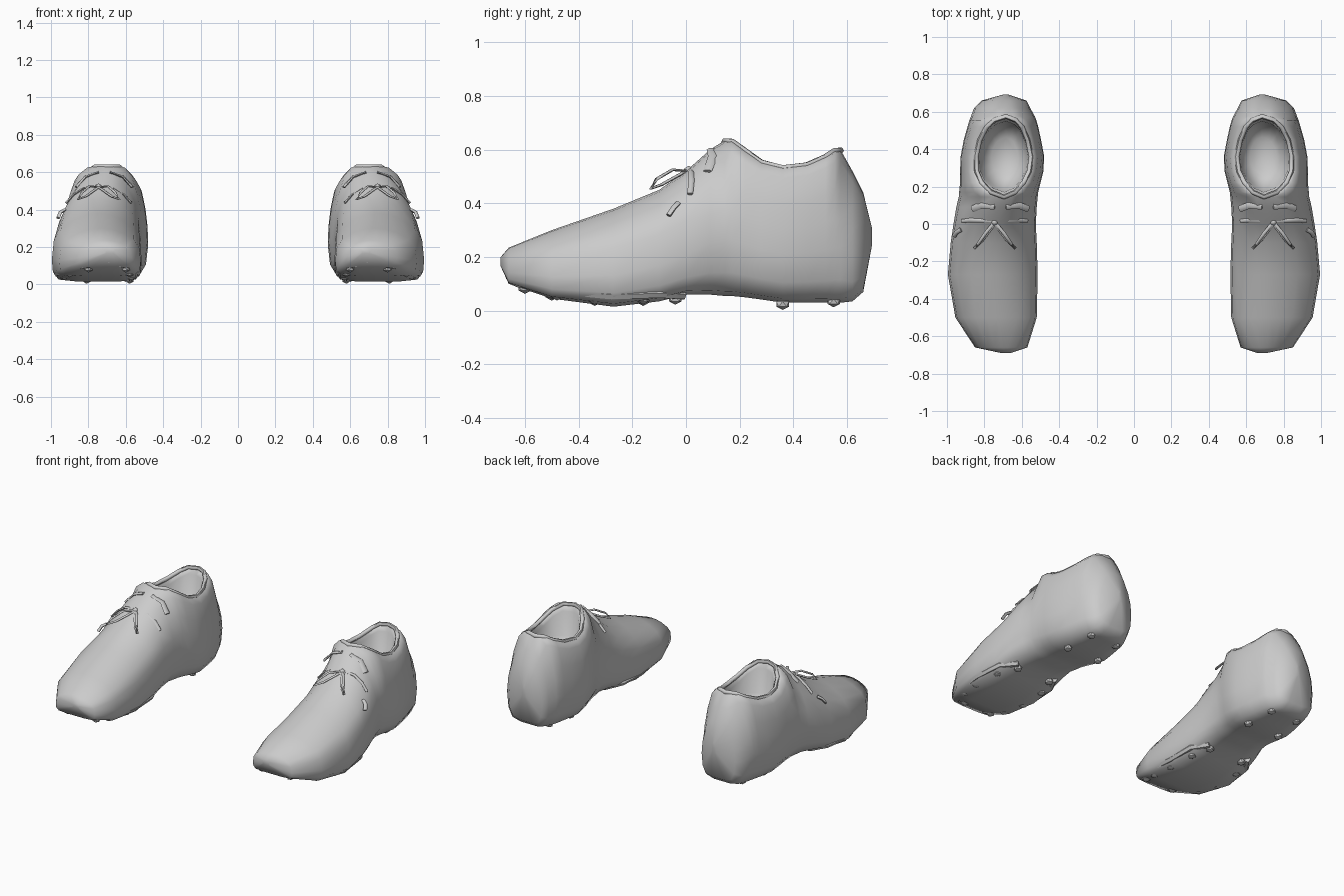
import bpy, bmesh, math
from mathutils import Vector, Matrix


def finish(name, bm, angle=40):
    """Turn a bmesh into a smooth-shaded object mirrored into a left/right pair."""
    bmesh.ops.recalc_face_normals(bm, faces=bm.faces)
    me = bpy.data.meshes.new(name)
    bm.to_mesh(me)
    bm.free()
    ob = bpy.data.objects.new(name, me)
    bpy.context.collection.objects.link(ob)
    bpy.ops.object.select_all(action='DESELECT')
    ob.select_set(True)
    bpy.context.view_layer.objects.active = ob
    bpy.ops.object.shade_smooth_by_angle(angle=math.radians(angle))
    mod = ob.modifiers.new("pair", 'MIRROR')
    mod.use_mirror_merge = False
    return ob


def tube(bm, pts, r, flat=1.0, closed=False, sides=6):
    """Sweep a small (optionally flattened) round section along points."""
    pts = [Vector(p) for p in pts]
    n = len(pts)
    rings = []
    for i, p in enumerate(pts):
        a = pts[(i - 1) % n] if closed else pts[max(i - 1, 0)]
        b = pts[(i + 1) % n] if closed else pts[min(i + 1, n - 1)]
        t = (b - a).normalized()
        side = t.cross(Vector((0, 0, 1))).normalized()
        up = side.cross(t)
        rings.append([bm.verts.new(p + side * r * math.cos(k * math.tau / sides)
                                   + up * r * flat * math.sin(k * math.tau / sides))
                      for k in range(sides)])
    for i in range(n if closed else n - 1):
        r0, r1 = rings[i], rings[(i + 1) % n]
        for k in range(sides):
            bm.faces.new((r0[k], r0[(k + 1) % sides], r1[(k + 1) % sides], r1[k]))
    if not closed:
        bm.faces.new(rings[0])
        bm.faces.new(rings[-1])


# Cross-sections from toe to heel: y, inner x, outer x, bottom z, top z, ridge x, opening fraction
SECTIONS = [
    (-0.69, 0.66, 0.71, 0.165, 0.20, 0.685, 0),
    (-0.66, 0.57, 0.85, 0.10, 0.235, 0.71, 0),
    (-0.50, 0.52, 0.955, 0.045, 0.30, 0.73, 0),
    (-0.27, 0.515, 0.995, 0.015, 0.38, 0.74, 0),
    (-0.10, 0.52, 0.98, 0.035, 0.45, 0.74, 0),
    (0.00, 0.525, 0.965, 0.06, 0.52, 0.73, 0),
    (0.09, 0.52, 0.95, 0.06, 0.60, 0.71, 0),
    (0.145, 0.515, 0.937, 0.055, 0.635, 0.695, 0),
    (0.17, 0.512, 0.935, 0.055, 0.633, 0.69, 0.30),
    (0.22, 0.50, 0.93, 0.05, 0.597, 0.69, 0.52),
    (0.28, 0.485, 0.93, 0.042, 0.555, 0.69, 0.63),
    (0.36, 0.48, 0.927, 0.03, 0.535, 0.685, 0.66),
    (0.45, 0.497, 0.91, 0.03, 0.545, 0.685, 0.62),
    (0.52, 0.512, 0.89, 0.03, 0.575, 0.685, 0.50),
    (0.555, 0.522, 0.88, 0.03, 0.598, 0.685, 0.32),
    (0.575, 0.53, 0.872, 0.03, 0.60, 0.685, 0),
    (0.62, 0.555, 0.855, 0.035, 0.52, 0.69, 0),
    (0.66, 0.575, 0.815, 0.07, 0.44, 0.69, 0),
    (0.692, 0.67, 0.70, 0.24, 0.31, 0.685, 0),
]
# Half outlines, from ridge down to the sole centre (width fraction, height fraction)
FORE = [(0, 1), (0.25, 0.98), (0.52, 0.91), (0.81, 0.77), (0.96, 0.60),
        (1, 0.32), (0.98, 0.14), (0.86, 0.03), (0.45, 0)]
REAR = [(0, 1), (0.25, 0.985), (0.52, 0.92), (0.80, 0.73), (0.95, 0.55),
        (1, 0.36), (0.94, 0.15), (0.76, 0.03), (0.40, 0)]

# Upper: lofted shell with an ankle opening and a shallow lining
bm = bmesh.new()
rows = []
for y, xl, xr, zb, zt, xt, gap in SECTIONS:
    half = FORE if y < 0.05 else REAR

    def pt(u, v, s):
        w = gap + (1 - gap) * u if v > 0.37 else u
        width = (xr - xt) if s > 0 else (xt - xl)
        return bm.verts.new((xt + s * w * width, y, zb + (zt - zb) * v))
    rows.append([pt(u, v, -1) for u, v in half] + [pt(0, 0, 1)]
                + [pt(u, v, 1) for u, v in reversed(half)])
for a, b in zip(rows, rows[1:]):
    for i in range(len(a) - 1):
        bm.faces.new((a[i], a[i + 1], b[i + 1], b[i]))
bm.faces.new(rows[0][:-1])
bm.faces.new(rows[-1][:-1])
bmesh.ops.remove_doubles(bm, verts=bm.verts, dist=0.0005)

centre = Vector((0.685, 0.36, 0))
edges = [e for e in bm.edges if e.is_boundary]
rim = sorted({v for e in edges for v in e.verts},
             key=lambda v: math.atan2(v.co.y - centre.y, v.co.x - centre.x))
rim_pts = [v.co - Vector((0, 0, 0.004)) for v in rim]
for scale, drop, floor in ((0.88, 0.04, None), (0.92, 0, 0.44), (0.6, 0, 0.38)):
    geo = bmesh.ops.extrude_edge_only(bm, edges=edges)["geom"]
    for v in [g for g in geo if isinstance(g, bmesh.types.BMVert)]:
        xy = centre + (v.co - centre) * scale
        v.co = (xy.x, xy.y, floor if floor else v.co.z - drop)
    edges = [g for g in geo if isinstance(g, bmesh.types.BMEdge) and g.is_boundary]
bmesh.ops.holes_fill(bm, edges=edges, sides=0)
finish("shoe_upper", bm, 60)

# Padded collar around the opening
bm = bmesh.new()
tube(bm, rim_pts, 0.013, closed=True)
finish("collar_rim", bm, 60)

# Sole plate lip around the forefoot
bm = bmesh.new()
tube(bm, [(0.60, -0.02, 0.06), (0.545, -0.12, 0.065), (0.54, -0.30, 0.06),
          (0.55, -0.48, 0.08), (0.60, -0.62, 0.105), (0.69, -0.65, 0.12),
          (0.82, -0.62, 0.105), (0.92, -0.48, 0.08), (0.965, -0.28, 0.06),
          (0.945, -0.10, 0.065), (0.88, -0.01, 0.06)], 0.02)
finish("sole_lip", bm)

# Sole studs under forefoot and heel
bm = bmesh.new()
for x, y, z in [(0.60, -0.60, 0.085), (0.80, -0.60, 0.085), (0.58, -0.50, 0.06),
                (0.90, -0.48, 0.06), (0.57, -0.34, 0.04), (0.93, -0.34, 0.045),
                (0.58, -0.16, 0.04), (0.92, -0.16, 0.045), (0.62, -0.04, 0.045),
                (0.86, -0.04, 0.045), (0.58, 0.36, 0.025), (0.81, 0.36, 0.025),
                (0.60, 0.55, 0.035), (0.79, 0.55, 0.035)]:
    m = Matrix.Translation((x, y, z)) @ Matrix.Diagonal((0.025, 0.028, 0.022, 1))
    bmesh.ops.create_icosphere(bm, subdivisions=1, radius=1, matrix=m)
finish("sole_studs", bm)

# Laces: bow loops, hanging ends and the straps behind them
bm = bmesh.new()
for s in (-1, 1):
    x0 = 0.745
    tube(bm, [(x0, 0.01, 0.52), (x0 + s * 0.05, -0.05, 0.525),
              (x0 + s * 0.09, -0.11, 0.49), (x0 + s * 0.11, -0.13, 0.455),
              (x0 + s * 0.07, -0.09, 0.47), (x0, 0.0, 0.52)], 0.009, 0.6)
    tube(bm, [(x0, 0.015, 0.525), (x0 + s * 0.08, 0.02, 0.515),
              (x0 + s * 0.135, 0.02, 0.48), (x0 + s * 0.175, 0.015, 0.435)], 0.011, 0.6)
    tube(bm, [(x0 - 0.03 + s * 0.03, 0.095, 0.60), (x0 - 0.03 + s * 0.10, 0.10, 0.575),
              (x0 - 0.03 + s * 0.15, 0.08, 0.52)], 0.018, 0.4)
tube(bm, [(0.925, -0.03, 0.40), (0.95, -0.045, 0.385), (0.962, -0.065, 0.355)], 0.012, 0.7)
bmesh.ops.create_icosphere(bm, subdivisions=1, radius=0.02,
                           matrix=Matrix.Translation((0.745, 0.01, 0.52)))
finish("laces", bm, 60)
